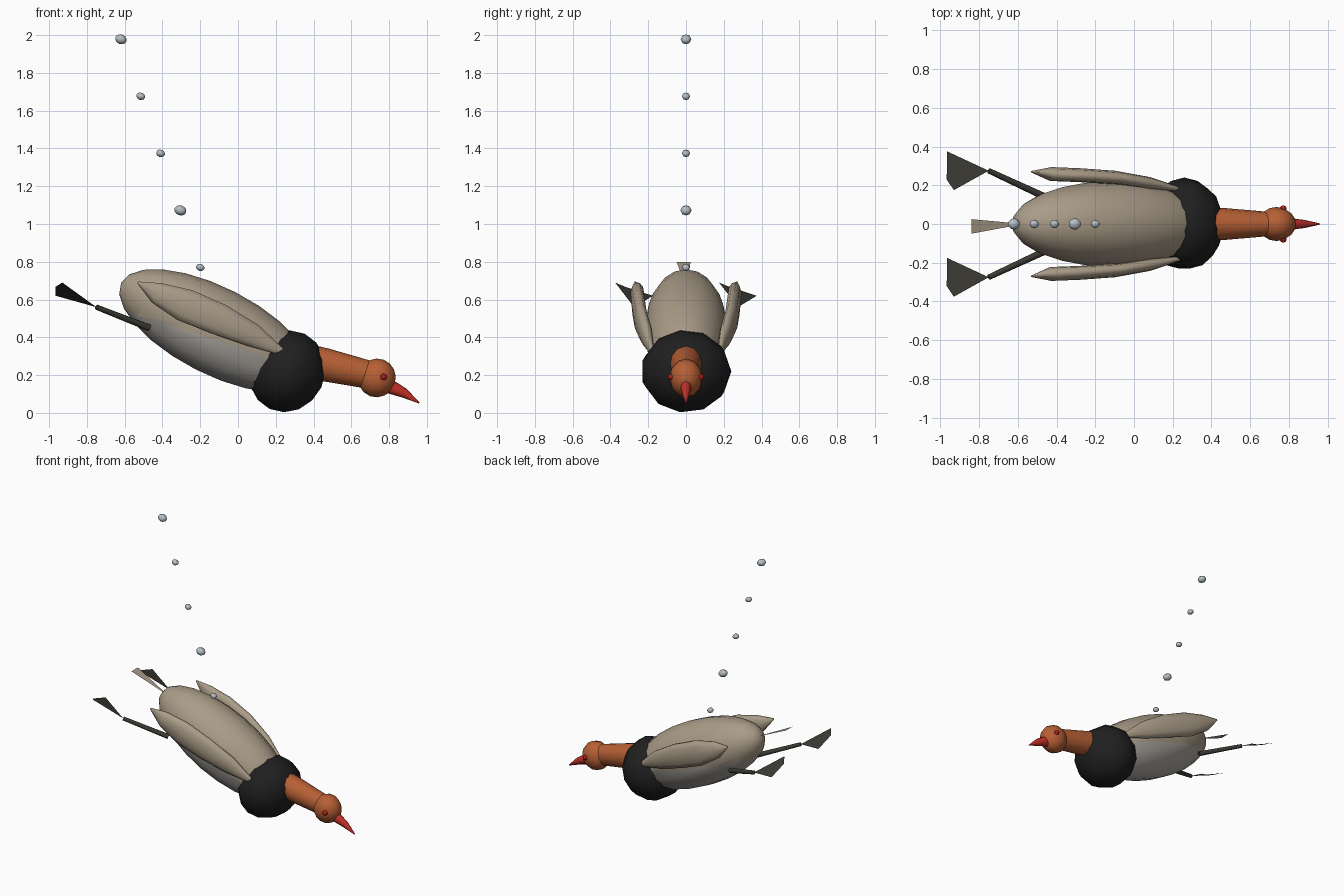
import bpy, bmesh
from math import radians, sin, cos, pi
from mathutils import Vector, Matrix

old = bpy.data.objects.get("Cube")
if old:
    bpy.data.objects.remove(old, do_unlink=True)


def material(name, rgb):
    m = bpy.data.materials.new(name)
    m.use_nodes = True
    m.diffuse_color = (*rgb, 1)
    m.node_tree.nodes["Principled BSDF"].inputs["Base Color"].default_value = (*rgb, 1)
    return m


taupe = material("taupe feathers", (0.40, 0.33, 0.245))
pale = material("pale belly", (0.40, 0.375, 0.345))
black = material("black breast", (0.014, 0.014, 0.014))
rust = material("rust head", (0.47, 0.115, 0.035))
red = material("red beak", (0.56, 0.03, 0.022))
eye_red = material("deep red eye", (0.42, 0.012, 0.01))
dark = material("dark legs", (0.045, 0.044, 0.035))
silver = material("silver bubble", (0.46, 0.52, 0.55))


def finish(name, bm, *mats, angle=60):
    mesh = bpy.data.meshes.new(name)
    bm.to_mesh(mesh)
    bm.free()
    ob = bpy.data.objects.new(name, mesh)
    bpy.context.collection.objects.link(ob)
    for m in mats:
        mesh.materials.append(m)
    bpy.ops.object.select_all(action='DESELECT')
    bpy.context.view_layer.objects.active = ob
    ob.select_set(True)
    bpy.ops.object.shade_smooth_by_angle(angle=radians(angle))
    return ob


def ellipsoid(centre, radii, pitch, segments, rings):
    """Sphere with its poles along the first radius, nose pitched down."""
    bm = bmesh.new()
    bmesh.ops.create_uvsphere(bm, u_segments=segments, v_segments=rings, radius=1)
    length, width, height = radii
    turn = Matrix.Rotation(radians(90 + pitch), 4, 'Y')
    place = Matrix.Translation(centre) @ turn @ Matrix.Diagonal((height, width, length, 1))
    bmesh.ops.transform(bm, matrix=place, verts=bm.verts)
    return bm


def loft(name, sections, sides, mat, angle=60):
    """Skin elliptical sections: (centre, half width, half height)."""
    bm = bmesh.new()
    axis = (Vector(sections[-1][0]) - Vector(sections[0][0])).normalized()
    side = axis.cross(Vector((0, 0, 1))).normalized()
    up = side.cross(axis)
    rings = []
    for centre, w, h in sections:
        steps = [2 * pi * i / sides for i in range(sides)]
        rings.append([bm.verts.new(Vector(centre) + side * w * cos(t) + up * h * sin(t))
                      for t in steps])
    for a, b in zip(rings, rings[1:]):
        for i in range(sides):
            j = (i + 1) % sides
            bm.faces.new((a[i], a[j], b[j], b[i]))
    bm.faces.new(rings[0])
    bm.faces.new(rings[-1])
    bmesh.ops.recalc_face_normals(bm, faces=bm.faces)
    return finish(name, bm, mat, angle=angle)


def flat(name, points, mat):
    bm = bmesh.new()
    bm.faces.new([bm.verts.new(p) for p in points])
    return finish(name, bm, mat)


# Body, cut along the flank so the belly takes its own colour
bm = ellipsoid((-0.12, 0, 0.435), (0.56, 0.22, 0.23), 27, 16, 12)
seam, normal = Vector((-0.47, 0, 0.50)), Vector((0.31, 0, 0.95))
bmesh.ops.bisect_plane(bm, geom=bm.verts[:] + bm.edges[:] + bm.faces[:],
                       plane_co=seam, plane_no=normal)
for f in bm.faces:
    f.material_index = int((f.calc_center_median() - seam).dot(normal) < 0)
finish("body", bm, taupe, pale)

# Breast, neck, head and beak
finish("breast", ellipsoid((0.26, 0, 0.22), (0.2, 0.24, 0.222), 25, 11, 8), black)
loft("neck", [((0.34, 0, 0.275), 0.09, 0.095), ((0.46, 0, 0.255), 0.083, 0.088),
              ((0.68, 0, 0.205), 0.064, 0.075)], 12, rust)
finish("head", ellipsoid((0.735, 0, 0.185), (0.1, 0.088, 0.103), 20, 12, 8), rust)
loft("beak", [((0.78, 0, 0.15), 0.034, 0.042), ((0.88, 0, 0.105), 0.021, 0.026),
              ((0.96, 0, 0.052), 0.003, 0.003)], 8, red)

# Tail feather
flat("tail", [(-0.57, 0, 0.67), (-0.84, 0.025, 0.80), (-0.84, -0.05, 0.80)], taupe)

# Paired parts
for label, s in (("left", 1), ("right", -1)):
    finish(label + "_eye", ellipsoid((0.77, s * 0.078, 0.19), (0.018,) * 3, 0, 8, 6), eye_red)
    loft(label + "_wing", [((-0.53, s * 0.27, 0.69), 0.004, 0.006),
                           ((-0.43, s * 0.258, 0.635), 0.036, 0.06),
                           ((-0.28, s * 0.252, 0.57), 0.036, 0.092),
                           ((-0.10, s * 0.24, 0.495), 0.035, 0.088),
                           ((0.08, s * 0.21, 0.41), 0.032, 0.065),
                           ((0.23, s * 0.18, 0.325), 0.012, 0.02)], 10, taupe)
    ankle = Vector((-0.75, s * 0.275, 0.56))
    loft(label + "_leg", [((-0.47, s * 0.145, 0.45), 0.018, 0.018), (ankle, 0.014, 0.014)],
         8, dark)
    web = [(0, 0, 0), (-0.215, 0.1, 0.06), (-0.217, -0.045, 0.107), (-0.18, -0.1, 0.13)]
    flat(label + "_foot", [ankle + Vector(p) for p in web], dark)

# Rising trail of bubbles
for i, size in enumerate((0.021, 0.03, 0.022, 0.022, 0.029)):
    finish("bubble_%d" % (i + 1),
           ellipsoid((-0.2 - 0.105 * i, 0, 0.77 + 0.302 * i), (size * 1.08, size, size * 0.88),
                     20, 8, 6), silver)
